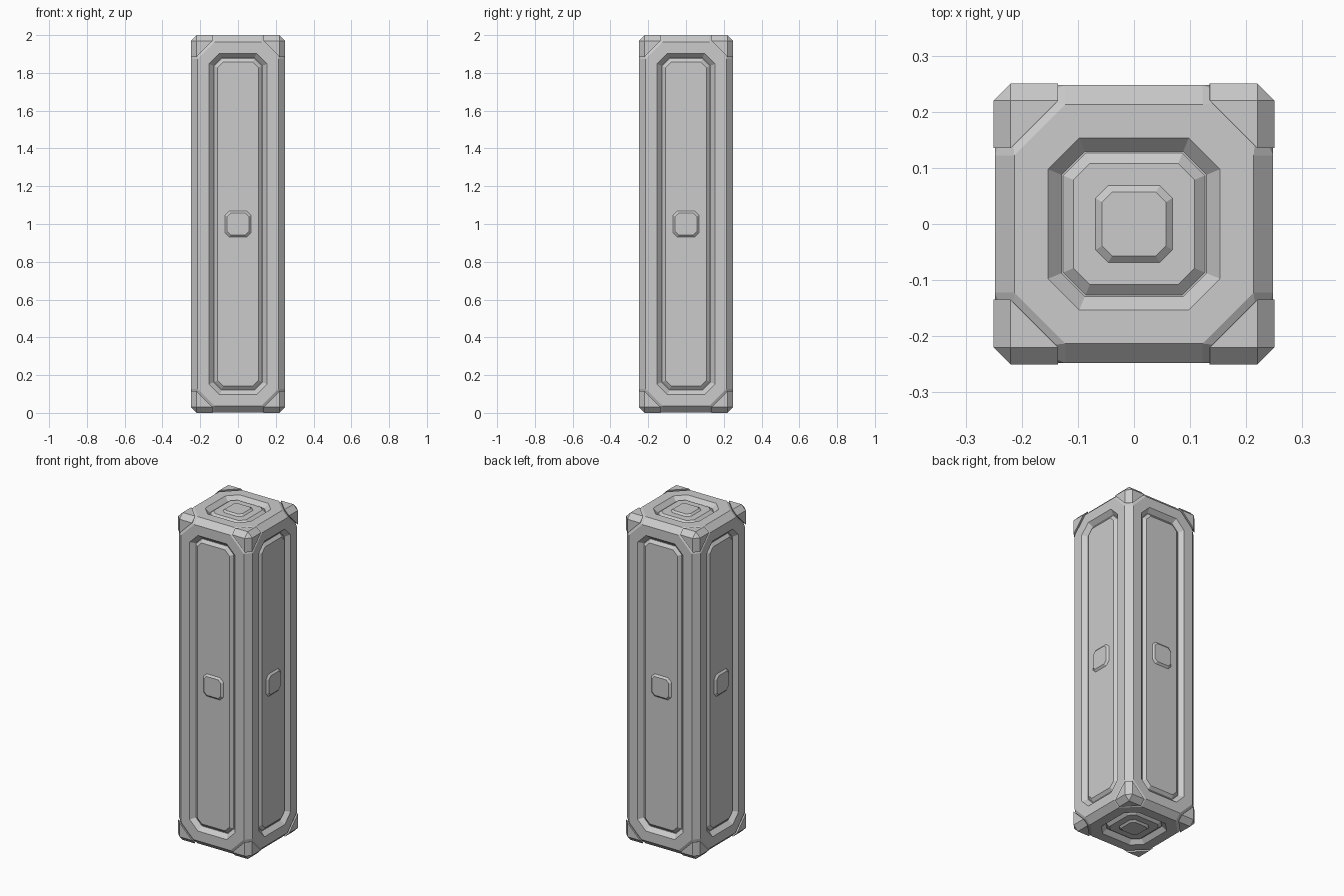
import bpy, bmesh
from mathutils import Vector, Matrix
from itertools import product

if "Cube" in bpy.data.objects:
    bpy.data.objects.remove(bpy.data.objects["Cube"])

CENTRE = Vector((0, 0, 1))


def add_object(name, bm, location):
    bmesh.ops.recalc_face_normals(bm, faces=bm.faces)
    mesh = bpy.data.meshes.new(name)
    bm.to_mesh(mesh)
    bm.free()
    obj = bpy.data.objects.new(name, mesh)
    obj.location = location
    bpy.context.collection.objects.link(obj)
    return obj


def chamfered_box(hx, hy, hz, chamfer):
    bm = bmesh.new()
    bmesh.ops.create_cube(bm, size=2, matrix=Matrix.Diagonal((hx, hy, hz, 1)))
    bmesh.ops.bevel(bm, geom=bm.edges[:], offset=chamfer, offset_type='OFFSET',
                    segments=1, affect='EDGES', profile=0.5)
    return bm


def slice_corner(bm, point, normal):
    """Remove everything on the normal side of the plane and cap the hole."""
    cut = bmesh.ops.bisect_plane(bm, geom=bm.verts[:] + bm.edges[:] + bm.faces[:],
                                 plane_co=point, plane_no=normal, clear_outer=True)
    edges = [e for e in cut['geom_cut'] if isinstance(e, bmesh.types.BMEdge)]
    return bmesh.ops.edgeloop_fill(bm, edges=edges)['faces']


# Column body: chamfered box with all eight corners sliced off
body = chamfered_box(0.248, 0.248, 0.998, 0.033)
for s in product((-1, 1), repeat=3):
    n = Vector(s)
    slice_corner(body, Vector((0, 0, s[2] * 0.75)) + n * (0.595 / 3), n)
bmesh.ops.recalc_face_normals(body, faces=body.faces)

# Soften the rims of the sliced corners
rims = set()
for f in body.faces:
    if min(abs(c) for c in f.normal) > 0.5:
        rims.update(f.edges)
bmesh.ops.bevel(body, geom=list(rims), offset=0.009, offset_type='OFFSET',
                segments=1, affect='EDGES', profile=0.5)
bmesh.ops.recalc_face_normals(body, faces=body.faces)

# Sunken groove and raised plate on each of the six sides
panels = [f for f in body.faces
          if max(abs(c) for c in f.normal) > 0.999 and f.calc_area() > 0.05]
for thickness, depth in ((0.06, 0), (0.024, -0.025), (0.003, 0), (0.018, 0.015)):
    bmesh.ops.inset_individual(body, faces=panels, thickness=thickness,
                               depth=depth, use_even_offset=True)
add_object("column_body", body, CENTRE)

# Corner caps: one wedge with a hidden plug, mirrored to all eight corners
cap = chamfered_box(0.25, 0.25, 0.25, 0.03)
n = Vector((1, 1, 1))
cut_face = slice_corner(cap, n * (0.605 / 3), -n)
bmesh.ops.recalc_face_normals(cap, faces=cap.faces)
bmesh.ops.inset_individual(cap, faces=cut_face, thickness=0.02, depth=0.008)
bmesh.ops.translate(cap, verts=cap.verts[:], vec=(0, 0, 0.75))
caps = add_object("corner_caps", cap, CENTRE)
mirror = caps.modifiers.new("mirror", 'MIRROR')
mirror.use_axis = (True, True, True)
mirror.use_clip = False
mirror.use_mirror_merge = False


# Small octagonal button in the middle of every panel
def octagon(bm, half, corner, z):
    c = half - corner
    pts = [(half, -c), (half, c), (c, half), (-c, half),
           (-half, c), (-half, -c), (-c, -half), (c, -half)]
    return [bm.verts.new((x, y, z)) for x, y in pts]


for name, axis, dist in (("front", (0, -1, 0), 0.248), ("back", (0, 1, 0), 0.248),
                         ("right", (1, 0, 0), 0.248), ("left", (-1, 0, 0), 0.248),
                         ("top", (0, 0, 1), 0.998), ("bottom", (0, 0, -1), 0.998)):
    bm = bmesh.new()
    low = octagon(bm, 0.075, 0.025, -0.016)
    high = octagon(bm, 0.057, 0.018, 0)
    bm.faces.new(high)
    bm.faces.new(low[::-1])
    for i in range(8):
        j = (i + 1) % 8
        bm.faces.new((low[i], low[j], high[j], high[i]))
    d = Vector(axis)
    button = add_object(name + "_button", bm, CENTRE + d * dist)
    button.rotation_euler = d.to_track_quat('Z', 'Y').to_euler()
